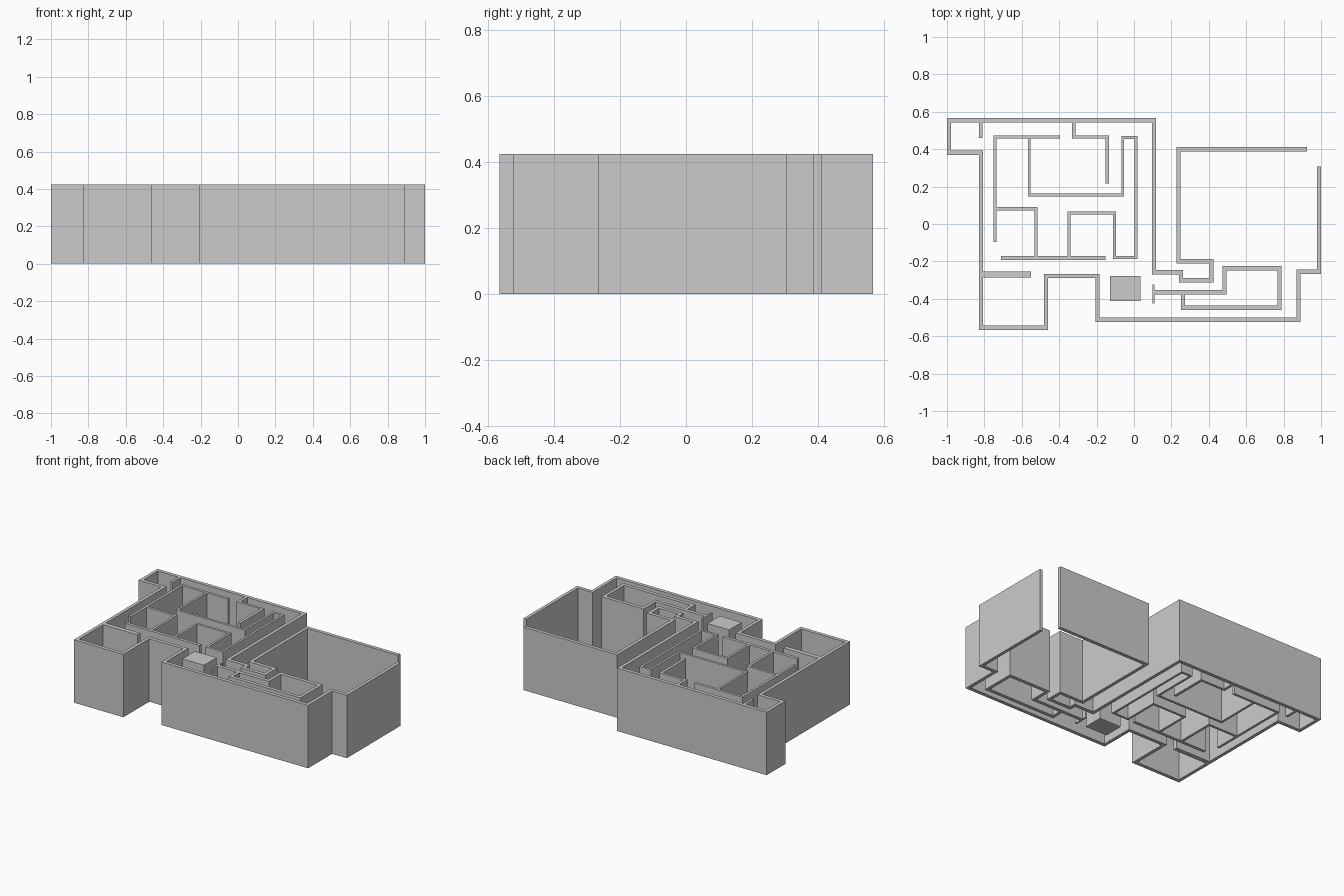
import bpy, bmesh

HEIGHT = 0.425


def wall(name, path, tx=0.017, ty=0.017):
    """Mitred wall strip along a right-angled centreline; tx/ty = thickness of y-/x-running walls."""
    def sign(v):
        return (v > 1e-6) - (v < -1e-6)
    dirs = [(sign(b[0] - a[0]), sign(b[1] - a[1])) for a, b in zip(path, path[1:])]
    bm = bmesh.new()
    rings = []
    for i, (x, y) in enumerate(path):
        near = {dirs[max(i - 1, 0)], dirs[min(i, len(dirs) - 1)]}
        # sum of the left-hand normals of the segments meeting here
        ox = sum(-d[1] for d in near) * tx / 2
        oy = sum(d[0] for d in near) * ty / 2
        rings.append([bm.verts.new((x + s * ox, y + s * oy, z))
                      for s, z in ((1, 0), (-1, 0), (-1, HEIGHT), (1, HEIGHT))])
    for a, b in zip(rings, rings[1:]):
        for k in range(4):
            n = (k + 1) % 4
            bm.faces.new((a[k], a[n], b[n], b[k]))
    bm.faces.new(rings[0])
    bm.faces.new(rings[-1])
    bmesh.ops.recalc_face_normals(bm, faces=bm.faces)
    mesh = bpy.data.meshes.new(name)
    bm.to_mesh(mesh)
    bm.free()
    obj = bpy.data.objects.new(name, mesh)
    bpy.context.collection.objects.link(obj)
    return obj


# Outer shell: from the open courtyard gap all the way round to the other end
wall("outer_wall", [
    (0.925, 0.399), (0.237, 0.399), (0.237, -0.2), (0.414, -0.2),
    (0.414, -0.302), (0.251, -0.302), (0.251, -0.257), (0.107, -0.257),
    (0.107, 0.556), (-0.989, 0.556), (-0.989, 0.38), (-0.819, 0.38),
    (-0.819, -0.554), (-0.471, -0.554), (-0.471, -0.278), (-0.196, -0.278),
    (-0.196, -0.511), (0.879, -0.511), (0.879, -0.255), (0.989, -0.255),
    (0.989, 0.307)], 0.022, 0.024)

# Back stubs
wall("back_stub", [(-0.819, 0.545), (-0.819, 0.46)])
wall("back_hook_wall", [(-0.321, 0.545), (-0.321, 0.465), (-0.142, 0.465), (-0.142, 0.217)], 0.019)

# Inner rooms
wall("inner_left_wall", [(-0.396, 0.465), (-0.744, 0.465), (-0.744, -0.096)])
wall("room_maze_wall", [
    (-0.56, 0.457), (-0.56, 0.155), (-0.06, 0.155), (-0.06, 0.463),
    (0.011, 0.463), (0.011, -0.18), (-0.104, -0.18), (-0.104, 0.059),
    (-0.348, 0.059), (-0.348, -0.171)], 0.015, 0.016)
wall("small_room_wall", [(-0.736, 0.082), (-0.524, 0.082), (-0.524, -0.171)])
wall("corridor_wall", [(-0.711, -0.182), (-0.152, -0.182)], ty=0.021)
wall("left_stub", [(-0.809, -0.27), (-0.551, -0.27)], ty=0.03)

# Solid core block
wall("core_block", [(-0.128, -0.345), (0.035, -0.345)], ty=0.134)

# Right-hand front room
wall("hall_end_wall", [(0.104, -0.323), (0.104, -0.425)], 0.012)
wall("front_room_wall", [
    (0.11, -0.365), (0.484, -0.365), (0.484, -0.237), (0.779, -0.237),
    (0.779, -0.449), (0.263, -0.449), (0.263, -0.377)], 0.021, 0.024)
